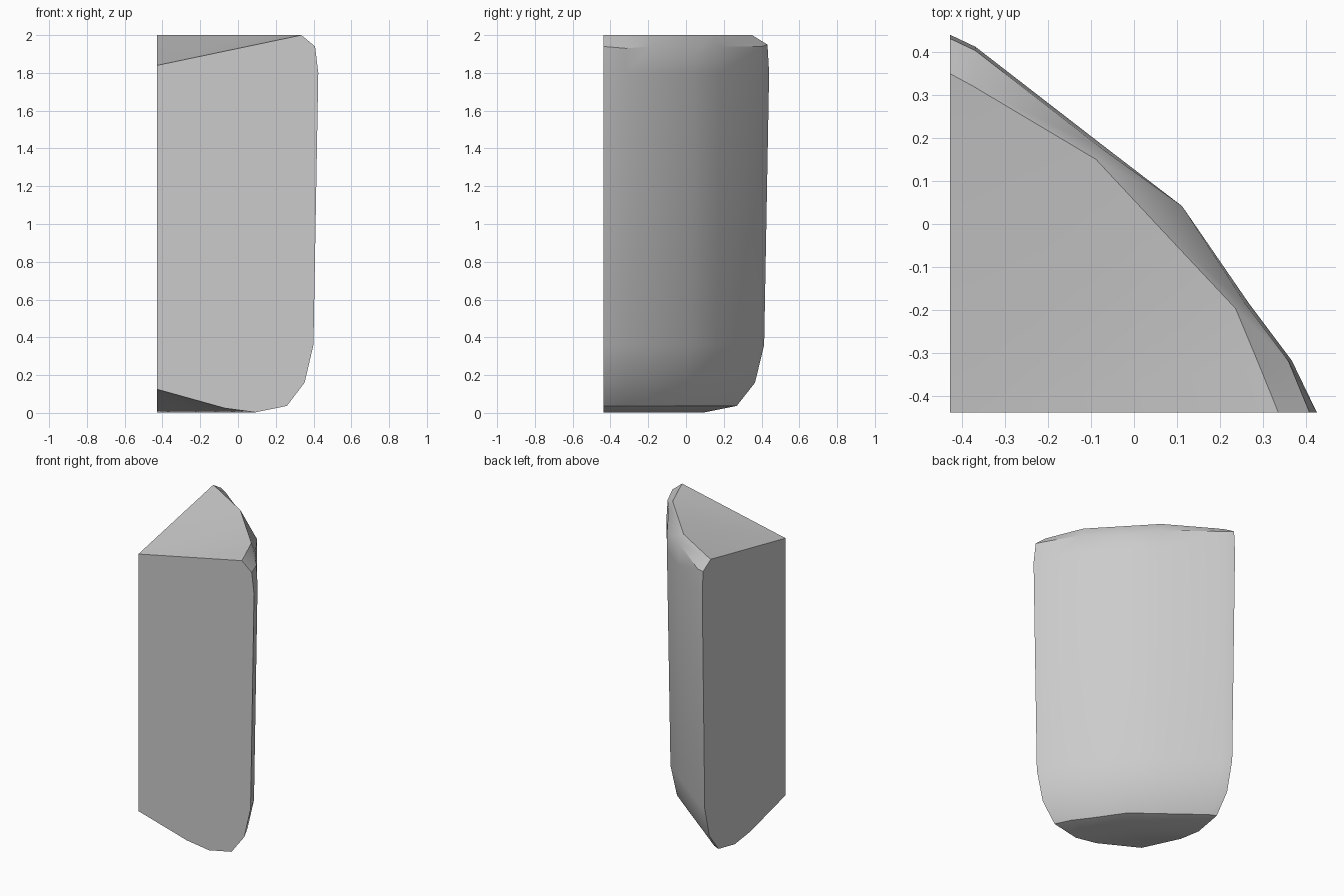
import bpy, bmesh
from math import radians, cos, sin

old = bpy.data.objects.get("Cube")
if old:
    bpy.data.objects.remove(old)

stone = bpy.data.materials.new("pale grey")
stone.use_nodes = True
grey = (0.6, 0.6, 0.6, 1)
stone.diffuse_color = grey
stone.node_tree.nodes["Principled BSDF"].inputs["Base Color"].default_value = grey

CORNER_X, CORNER_Y = -0.428, -0.438

# Plan of the wedge around its corner: angle, radius, rim scale, shoulder scale, shoulder height
plan = [(0, 0.853, 0.895, 0.98, 1.94), (8.6, 0.804, 0.905, 0.99, 1.93),
        (20, 0.74, 0.955, 0.99, 1.94), (41.6, 0.722, 0.90, 1.0, 1.9),
        (60, 0.715, 0.95, 0.99, 1.94), (86, 0.852, 0.893, 0.99, 1.94),
        (90, 0.878, 0.897, 0.99, 1.95)]
# Rounded lower profile: scale, height
profile = [(0.42, 0.025), (0.61, 0.003), (0.805, 0.037), (0.915, 0.16),
           (0.97, 0.36), (1.0, 1.8)]

bm = bmesh.new()


def point(angle, radius, z):
    a = radians(angle)
    return bm.verts.new((CORNER_X + radius * cos(a), CORNER_Y + radius * sin(a), z))


# Vertical columns of the curved outer wall, with the bevelled top rim
columns = []
for angle, radius, rim, shoulder, height in plan:
    rows = profile + [(shoulder, height), (rim, 2.0)]
    columns.append([point(angle, radius * s, z) for s, z in rows])

low = point(0, 0, 0.125)
high = point(0, 0, 1.84)

# Outer wall, sloping top and sloping underside
for a, b in zip(columns, columns[1:]):
    for i in range(len(a) - 1):
        bm.faces.new((a[i], b[i], b[i + 1], a[i + 1]))
    bm.faces.new((high, a[-1], b[-1]))
    bm.faces.new((low, b[0], a[0]))

# Two flat cut sides
bm.faces.new([low] + columns[0] + [high])
bm.faces.new([low] + columns[-1] + [high])
bmesh.ops.recalc_face_normals(bm, faces=bm.faces[:])

mesh = bpy.data.meshes.new("wedge_block")
bm.to_mesh(mesh)
bm.free()
mesh.materials.append(stone)
block = bpy.data.objects.new("wedge_block", mesh)
bpy.context.collection.objects.link(block)

# Soft shading on the curve, crisp cut edges
bpy.ops.object.select_all(action='DESELECT')
block.select_set(True)
bpy.context.view_layer.objects.active = block
bpy.ops.object.shade_smooth_by_angle(angle=radians(32))
